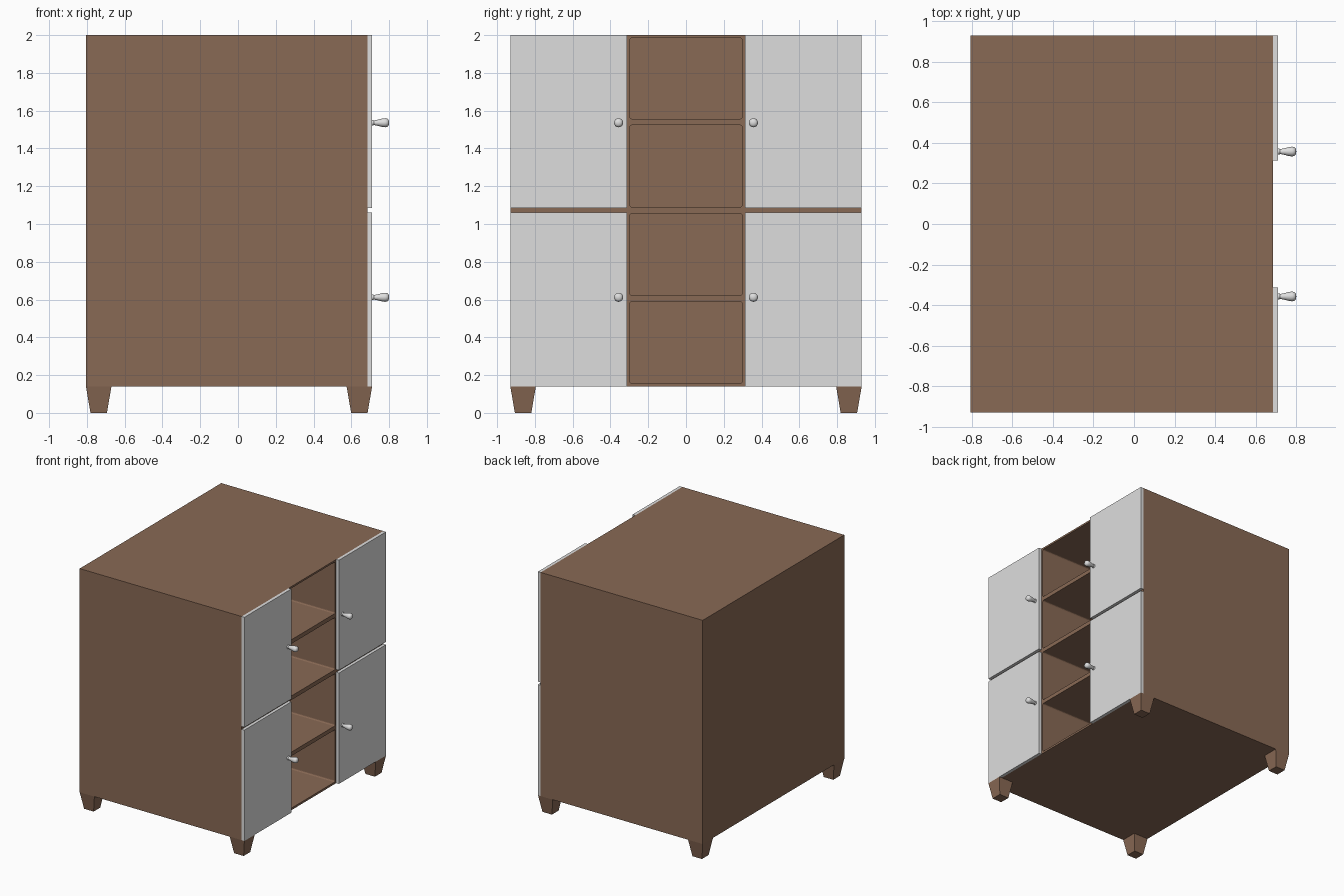
import bpy, bmesh, math
from mathutils import Matrix, Vector

if "Cube" in bpy.data.objects:
    bpy.data.objects.remove(bpy.data.objects["Cube"])


def material(name, rgb):
    m = bpy.data.materials.new(name)
    m.diffuse_color = (*rgb, 1)
    m.use_nodes = True
    m.node_tree.nodes["Principled BSDF"].inputs["Base Color"].default_value = m.diffuse_color
    return m


BROWN = material("brown wood", (0.25, 0.142, 0.09))
GREY = material("light grey", (0.73, 0.73, 0.73))


def finish(bm, name, mat):
    bmesh.ops.recalc_face_normals(bm, faces=bm.faces)
    me = bpy.data.meshes.new(name)
    bm.to_mesh(me)
    bm.free()
    me.materials.append(mat)
    ob = bpy.data.objects.new(name, me)
    bpy.context.collection.objects.link(ob)
    return ob


def box(name, lo, hi, mat, round_x=0):
    bm = bmesh.new()
    lo, hi = Vector(lo), Vector(hi)
    bmesh.ops.create_cube(bm, size=1, matrix=Matrix.Translation((lo + hi) / 2)
                          @ Matrix.Diagonal((*(hi - lo), 1)))
    if round_x:  # round the edges running along x
        edges = [e for e in bm.edges
                 if abs(e.verts[0].co.x - e.verts[1].co.x) > 0.1]
        bmesh.ops.bevel(bm, geom=edges, offset=round_x, segments=3,
                        profile=0.5, affect='EDGES')
    return finish(bm, name, mat)


# Cabinet body with four open compartments
body = box("cabinet_body", (-0.805, -0.93, 0.14), (0.685, 0.93, 2.0), BROWN)
for z0, z1 in ((0.157, 0.59), (0.623, 1.056), (1.09, 1.523), (1.557, 1.985)):
    cutter = box("compartment_cutter", (-0.77, -0.297, z0), (0.8, 0.297, z1), BROWN, 0.01)
    cutter.hide_render = True
    mod = body.modifiers.new("compartment", 'BOOLEAN')
    mod.operation = 'DIFFERENCE'
    mod.solver = 'EXACT'
    mod.object = cutter
    bpy.context.view_layer.objects.active = body
    bpy.ops.object.modifier_apply(modifier=mod.name)
    bpy.data.objects.remove(cutter)

# Tapered legs
for x in (-0.7375, 0.6425):
    for y in (-0.8625, 0.8625):
        bm = bmesh.new()
        bmesh.ops.create_cone(bm, cap_ends=True, segments=4,
                              radius1=0.0435 * math.sqrt(2),
                              radius2=0.0675 * math.sqrt(2), depth=0.14,
                              matrix=Matrix.Translation((x, y, 0.07))
                              @ Matrix.Rotation(math.pi / 4, 4, 'Z'))
        finish(bm, "leg", BROWN)

# Knob profile: distance from door, radius
KNOB = [(0, 0), (0, 0.015), (0.006, 0.015), (0.01, 0.012), (0.03, 0.016),
        (0.055, 0.0225), (0.07, 0.024), (0.082, 0.021), (0.088, 0.013), (0.09, 0)]

# Four doors, each with a turned knob
for s in (-1, 1):
    for z0, z1, kz in ((0.14, 1.062, 0.612), (1.085, 2.0, 1.536)):
        y0, y1 = sorted((s * 0.312, s * 0.93))
        box("door", (0.685, y0, z0), (0.71, y1, z1), GREY)
        bm = bmesh.new()
        verts = [bm.verts.new((0.71 + d, s * 0.357 + r, kz)) for d, r in KNOB]
        edges = [bm.edges.new(p) for p in zip(verts, verts[1:])]
        bmesh.ops.spin(bm, geom=verts + edges, cent=(0.71, s * 0.357, kz),
                       axis=(1, 0, 0), angle=2 * math.pi, steps=20)
        bmesh.ops.remove_doubles(bm, verts=bm.verts, dist=0.0002)
        knob = finish(bm, "knob", GREY)
        bpy.ops.object.select_all(action='DESELECT')
        knob.select_set(True)
        bpy.context.view_layer.objects.active = knob
        bpy.ops.object.shade_smooth_by_angle(angle=math.radians(40))
